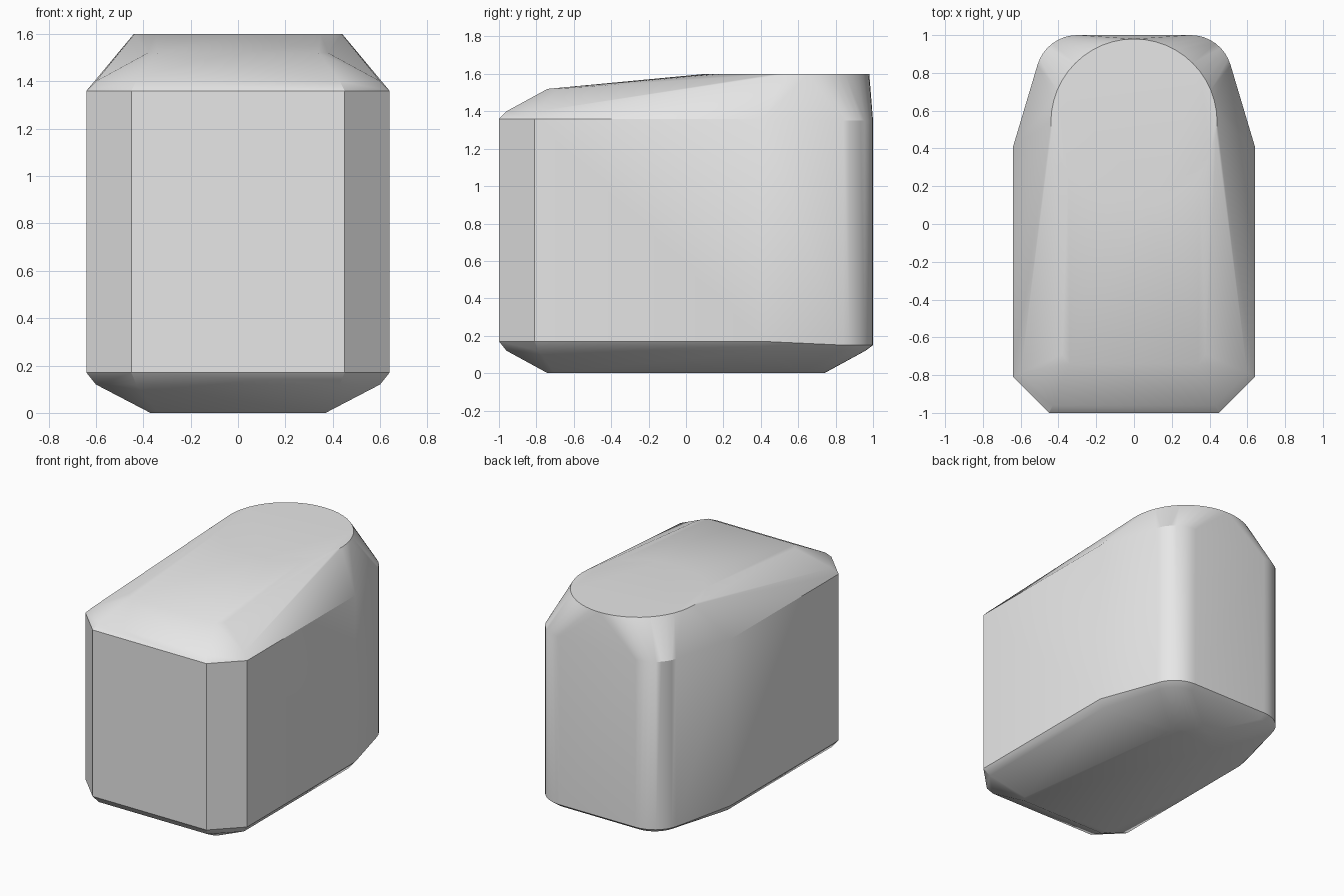
import bpy, bmesh
from math import sin, cos, pi, radians

cube = bpy.data.objects.get("Cube")
if cube:
    bpy.data.objects.remove(cube, do_unlink=True)

grey = bpy.data.materials.new("plain grey")
grey.use_nodes = True
grey.diffuse_color = (0.8, 0.8, 0.8, 1)
grey.node_tree.nodes["Principled BSDF"].inputs["Base Color"].default_value = (0.8, 0.8, 0.8, 1)

points = []


def pair(x, y, z):
    """Add a point and its mirror image across x = 0."""
    points.extend([(x, y, z), (-x, y, z)])


def arc(cx, cy, rx, ry, start, end, steps, z):
    """Add a mirrored arc of points at one height."""
    for i in range(steps + 1):
        a = start + (end - start) * i / steps
        pair(cx + rx * cos(a), cy + ry * sin(a), z)


# Main wall: chamfered front corners, tapered sides, rounded rear corners
for z, rear_z in ((0.17, 0.15), (1.36, 1.35)):
    pair(0.45, -1, z)
    pair(0.64, -0.81, z)
    pair(0.64, 0.41, z)
    arc(0.3, 0.78, 0.22, 0.22, radians(16), pi / 2, 8, rear_z)

# Narrow bevel rings above and below the wall
for z in (0.12, 1.40):
    pair(0.43, -0.96, z)
    pair(0.60, -0.79, z)
pair(0.60, 0.39, 0.12)
arc(0.3, 0.78, 0.18, 0.18, radians(16), pi / 2, 8, 0.12)

# Sloping lid: chamfered front edge rising to a round top
pair(0.34, -0.74, 1.52)
pair(0.38, -0.69, 1.52)
arc(0, 0.54, 0.44, 0.44, -pi / 2, pi / 2, 24, 1.6)

# Base: wide at the front, narrowing to a rounded rear end
pair(0.34, -0.74, 0)
pair(0.37, -0.70, 0)
arc(0, 0.54, 0.2, 0.2, 0, pi / 2, 8, 0)

# Wrap the sections in one convex skin
bm = bmesh.new()
for p in points:
    bm.verts.new(p)
bmesh.ops.remove_doubles(bm, verts=bm.verts[:], dist=0.001)
bmesh.ops.convex_hull(bm, input=bm.verts[:])
loose = [v for v in bm.verts if not v.link_faces]
bmesh.ops.delete(bm, geom=loose, context='VERTS')
bmesh.ops.dissolve_limit(bm, angle_limit=radians(0.5), verts=bm.verts[:], edges=bm.edges[:])
bmesh.ops.recalc_face_normals(bm, faces=bm.faces[:])

mesh = bpy.data.meshes.new("rounded_block")
bm.to_mesh(mesh)
bm.free()
mesh.materials.append(grey)
block = bpy.data.objects.new("rounded_block", mesh)
bpy.context.collection.objects.link(block)

bpy.ops.object.select_all(action='DESELECT')
block.select_set(True)
bpy.context.view_layer.objects.active = block
bpy.ops.object.shade_smooth_by_angle(angle=radians(30))
